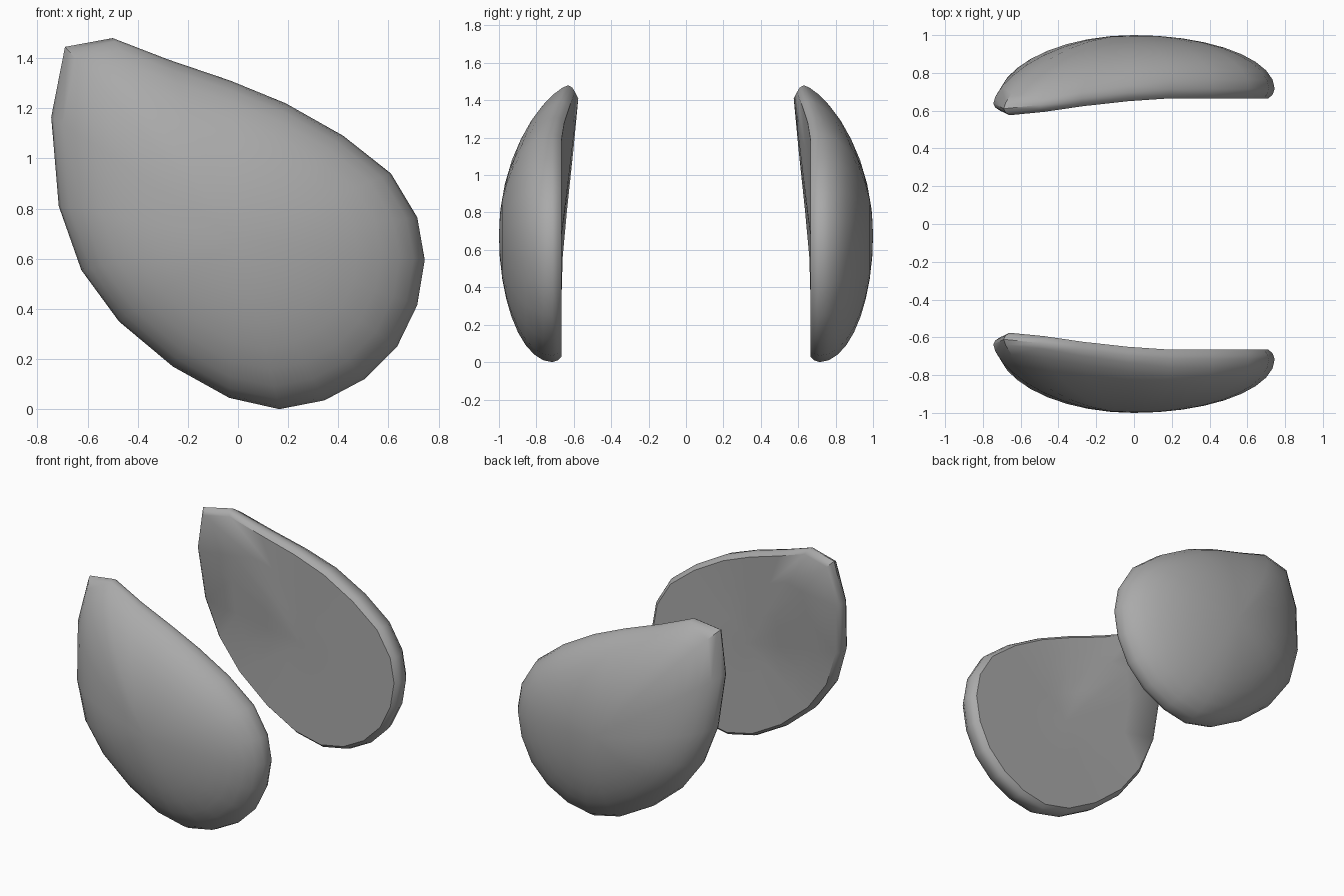
import bpy, bmesh, math

cube = bpy.data.objects.get("Cube")
if cube:
    bpy.data.objects.remove(cube, do_unlink=True)

# Plain grey material
grey = bpy.data.materials.new("grey")
grey.use_nodes = True
grey.diffuse_color = (0.4, 0.4, 0.4, 1)
grey.node_tree.nodes["Principled BSDF"].inputs["Base Color"].default_value = (0.4, 0.4, 0.4, 1)

# Teardrop outline of a shell (x, z), clockwise from the tip
OUTLINE = [(-0.69, 1.445), (-0.50, 1.48), (-0.28, 1.395), (-0.03, 1.31), (0.19, 1.22),
           (0.42, 1.09), (0.61, 0.94), (0.715, 0.765), (0.745, 0.595), (0.715, 0.415),
           (0.635, 0.25), (0.505, 0.12), (0.345, 0.035), (0.165, 0.0), (-0.035, 0.045),
           (-0.26, 0.17), (-0.475, 0.35), (-0.625, 0.555), (-0.715, 0.81), (-0.745, 1.165)]
CX, CZ = 0.0, 0.68          # crown of the dome
CROWN, INNER = 1.0, 0.665   # distance of crown and inner face from the middle plane
DOME_STEPS = 9


def rim_depths(x, z):
    """Inner edge, widest edge and tip weight; the shell bends inward at the tip."""
    bend = min(max((z - x - 1.0) / 1.1, 0), 1.05)
    inner = INNER - 0.085 * bend ** 1.5
    return inner, inner + 0.05 - 0.015 * bend


def dome_depth(x, z, s):
    """Rounded dome that becomes more pointed toward the tip."""
    rim = rim_depths(x, z)[1]
    tip = max(0, 1 - math.hypot(x + 0.6, z - 1.45) / 0.9)
    return rim + (CROWN - rim) * max(0, 1 - s * s) ** (0.5 + 0.25 * tip)


def build_shell(name, side):
    bm = bmesh.new()

    def ring(s, depth):
        return [bm.verts.new((CX + (x - CX) * s, side * depth(x, z), CZ + (z - CZ) * s))
                for x, z in OUTLINE]

    # Outer dome, from crown to widest edge
    rings = []
    for k in range(1, DOME_STEPS + 1):
        s = math.sin(k / DOME_STEPS * math.pi / 2)
        rings.append(ring(s, lambda x, z: dome_depth(x, z, s)))
    # Rolled rim
    rings.append(ring(0.985, lambda x, z: 0.4 * rim_depths(x, z)[1] + 0.6 * rim_depths(x, z)[0]))
    rings.append(ring(0.955, lambda x, z: rim_depths(x, z)[0]))
    # Nearly flat inner face
    for s in (0.65, 0.33):
        rings.append(ring(s, lambda x, z: INNER + (rim_depths(x, z)[0] - INNER) * s / 0.955))

    n = len(OUTLINE)
    for a, b in zip(rings, rings[1:]):
        for i in range(n):
            j = (i + 1) % n
            bm.faces.new((a[i], a[j], b[j], b[i]))
    # Close the crown and the middle of the inner face
    for loop, depth in ((rings[0], CROWN), (rings[-1], INNER)):
        centre = bm.verts.new((CX, side * depth, CZ))
        for i in range(n):
            bm.faces.new((centre, loop[i], loop[(i + 1) % n]))
    bmesh.ops.recalc_face_normals(bm, faces=bm.faces[:])

    mesh = bpy.data.meshes.new(name)
    bm.to_mesh(mesh)
    bm.free()
    mesh.materials.append(grey)
    obj = bpy.data.objects.new(name, mesh)
    bpy.context.collection.objects.link(obj)
    bpy.ops.object.select_all(action='DESELECT')
    obj.select_set(True)
    bpy.context.view_layer.objects.active = obj
    bpy.ops.object.shade_smooth_by_angle(angle=math.radians(40))


build_shell("front_shell", -1)
build_shell("back_shell", 1)
